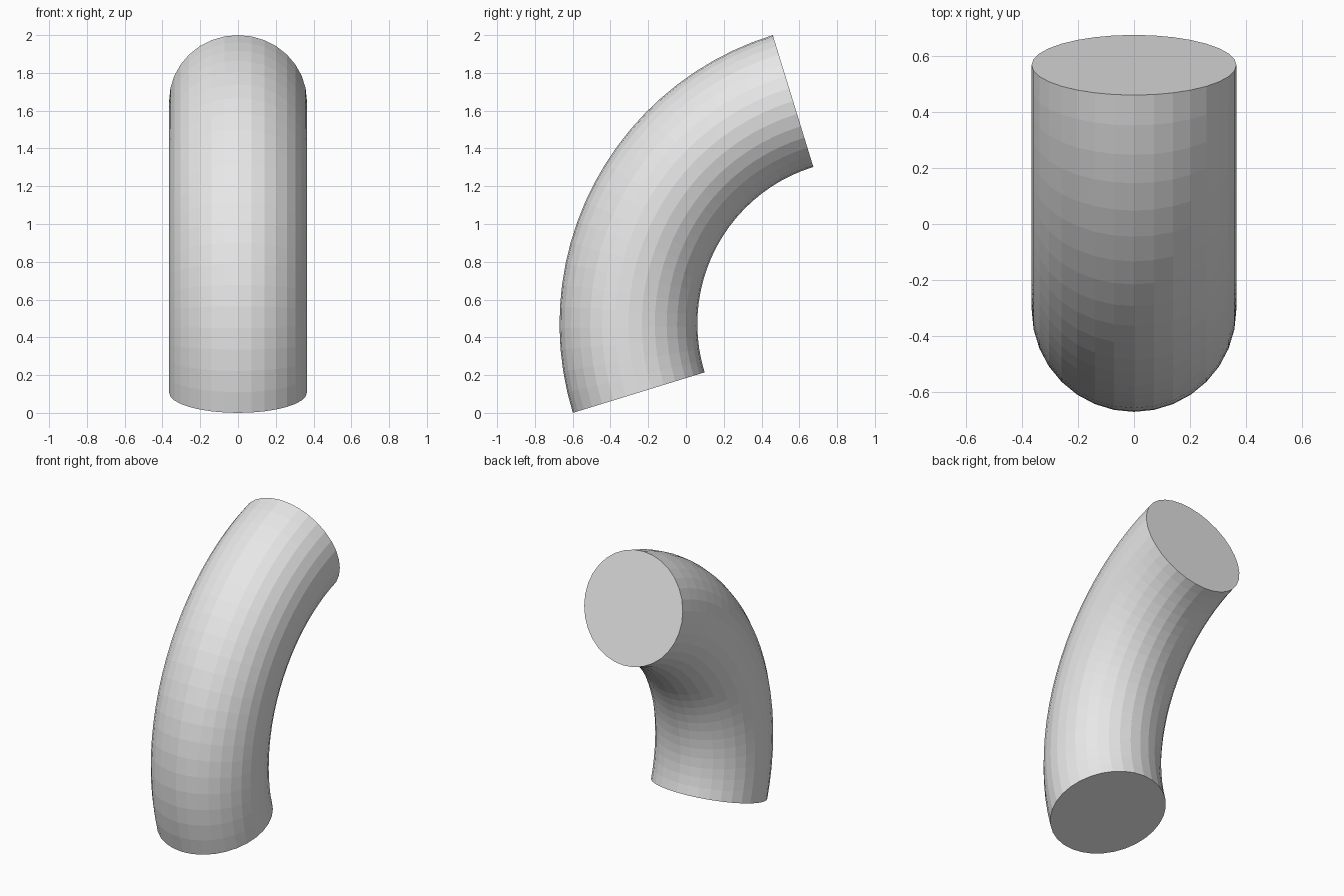
import bpy, bmesh
from math import radians, cos, sin, pi
from mathutils import Vector

cube = bpy.data.objects.get("Cube")
if cube:
    bpy.data.objects.remove(cube, do_unlink=True)

TILT = radians(17.1)                  # lean of the lower end
BEND, TUBE = 1.235, 0.365             # bend radius and tube radius
SIDES, STEPS = 32, 22
PIVOT = Vector((0, 0.93, 0.4705))     # centre of the bend

# Plain grey
grey = bpy.data.materials.new("plain_grey")
grey.use_nodes = True
colour = (0.8, 0.8, 0.8, 1)
grey.diffuse_color = colour
grey.node_tree.nodes["Principled BSDF"].inputs["Base Color"].default_value = colour

# Lower end ring
bm = bmesh.new()
outward = Vector((0, -cos(TILT), -sin(TILT)))
ring = []
for i in range(SIDES):
    a = 2 * pi * i / SIDES
    offset = Vector((1, 0, 0)) * TUBE * sin(a) + outward * TUBE * cos(a)
    ring.append(bm.verts.new(PIVOT + outward * BEND + offset))
edges = [bm.edges.new((ring[i - 1], ring[i])) for i in range(SIDES)]

# Sweep the ring a quarter turn, then close both ends
bmesh.ops.spin(bm, geom=ring + edges, cent=PIVOT, axis=(1, 0, 0),
               angle=-pi / 2, steps=STEPS)
bmesh.ops.holes_fill(bm, edges=[e for e in bm.edges if e.is_boundary], sides=0)
bmesh.ops.recalc_face_normals(bm, faces=bm.faces)

mesh = bpy.data.meshes.new("bent_pipe")
bm.to_mesh(mesh)
bm.free()
mesh.materials.append(grey)
pipe = bpy.data.objects.new("bent_pipe", mesh)
bpy.context.collection.objects.link(pipe)
